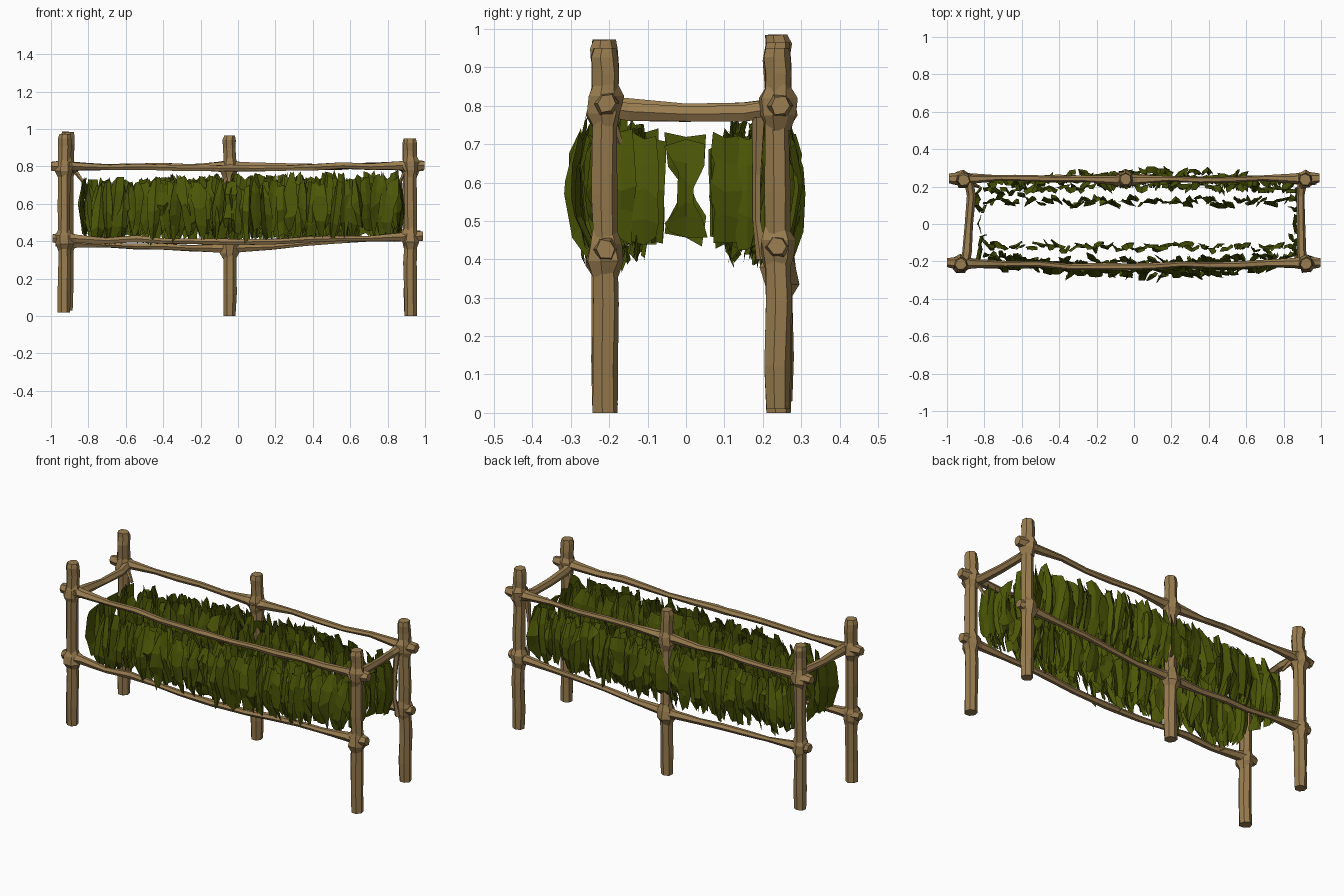
import bpy, bmesh, math, random
from mathutils import Vector

if "Cube" in bpy.data.objects:
    bpy.data.objects.remove(bpy.data.objects["Cube"])

random.seed(7)
R = random.uniform


def material(name, rgb):
    m = bpy.data.materials.new(name)
    m.diffuse_color = (*rgb, 1)
    m.use_nodes = True
    m.node_tree.nodes["Principled BSDF"].inputs["Base Color"].default_value = m.diffuse_color
    return m


WOOD = material("bark brown", (0.32, 0.205, 0.080))
LEAF = material("leaf green", (0.072, 0.094, 0.002))


def finish(name, bm, mat):
    me = bpy.data.meshes.new(name)
    bm.to_mesh(me)
    bm.free()
    me.materials.append(mat)
    ob = bpy.data.objects.new(name, me)
    bpy.context.collection.objects.link(ob)
    return ob


def tube(bm, pts, radii, sides=7, jitter=0.08):
    # rough branch swept through pts
    pts = [Vector(p) for p in pts]
    axis = (pts[-1] - pts[0]).normalized()
    u = axis.cross(Vector((0, 0, 1)) if abs(axis.z) < 0.8 else Vector((1, 0, 0))).normalized()
    v = axis.cross(u)
    rings = []
    for p, r in zip(pts, radii):
        ring = []
        for i in range(sides):
            a = 2 * math.pi * i / sides
            rr = r * R(1 - jitter, 1 + jitter)
            ring.append(bm.verts.new(p + (u * math.cos(a) + v * math.sin(a)) * rr))
        rings.append(ring)
    for a, b in zip(rings, rings[1:]):
        for i in range(sides):
            j = (i + 1) % sides
            bm.faces.new((a[i], a[j], b[j], b[i]))
    bm.faces.new(rings[0][::-1])
    bm.faces.new(rings[-1])


# posts: x, y at the foot, x, y at the top, foot height, top height, joint heights
POSTS = {
    "front_left_post": (-0.93, -0.212, -0.925, -0.215, 0.02, 0.972, 0.41, 0.80),
    "front_right_post": (0.922, -0.21, 0.922, -0.212, 0.0, 0.95, 0.42, 0.805),
    "back_left_post": (-0.918, 0.245, -0.91, 0.235, 0.03, 0.985, 0.39, 0.80),
    "back_right_post": (0.922, 0.238, 0.915, 0.238, 0.01, 0.95, 0.43, 0.80),
    "back_middle_post": (-0.045, 0.24, -0.045, 0.24, 0.0, 0.965, 0.36, 0.795),
}
for name, (x0, y0, x1, y1, z0, z1, lo, hi) in POSTS.items():
    bm = bmesh.new()
    prof = [(0, .034), (.12, .035), (.3, .035), (.45, .034), (.6, .034),
            (.78, .034), (.93, .036), (.975, .036), (1, .031)]
    pts, rad = [], []
    for t, r in prof:
        w = 0.003 if 0 < t < 1 else 0
        pts.append((x0 + (x1 - x0) * t + R(-w, w), y0 + (y1 - y0) * t + R(-w, w), z0 + (z1 - z0) * t))
        rad.append(r)
    tube(bm, pts, rad, 7, 0.08)
    # swollen knots where the rails join
    for z in (lo, hi):
        x, y = (x0 + x1) / 2, (y0 + y1) / 2
        tube(bm, [(x, y, z + d) for d in (-.065, -.025, .02, .055)], [.03, .047, .046, .031], 7, 0.2)
    finish(name, bm, WOOD)


def rail(name, stations, end, thick, sides=6):
    # the branch thickens at each joint flagged in thick
    bm = bmesh.new()
    st = [Vector(s) for s in stations]
    d0 = (st[0] - st[1]).normalized()
    d1 = (st[-1] - st[-2]).normalized()
    pts, rad = [st[0] + d0 * end], [.025]
    for k, (a, b) in enumerate(zip(st, st[1:])):
        L = (b - a).length
        dirn = (b - a) / L
        pts += [a, a + dirn * 0.06]
        rad += [.037, .025] if thick[k] else [.02, .019]
        n = max(2, int(L / 0.17))
        for i in range(1, n):
            p = a + dirn * (0.06 + (L - 0.12) * i / n)
            pts.append(p + Vector((0, R(-.007, .007), R(-.007, .007))))
            rad.append(R(.015, .020))
        pts.append(b - dirn * 0.06)
        rad.append(.025 if thick[k + 1] else .019)
    pts += [st[-1], st[-1] + d1 * end]
    rad += [.037, .025]
    tube(bm, pts, rad, sides, 0.14)
    return finish(name, bm, WOOD)


rail("front_top_rail", [(-.925, -.208, .80), (-.1, -.23, .79), (.922, -.208, .805)], .076, (1, 0, 1))
rail("front_lower_rail", [(-.925, -.21, .415), (0, -.23, .395), (.922, -.21, .425)], .066, (1, 0, 1))
rail("back_top_rail", [(-.92, .242, .80), (-.045, .235, .80), (.922, .244, .80)], .07, (1, 1, 1))
rail("back_lower_rail", [(-.92, .242, .39), (-.045, .245, .36), (.922, .24, .43)], .055, (1, 1, 1))

# end rails, only at the top
for name, pts in (("left_end_rail", [(-.91, -.24, .80), (-.895, -.15, .795), (-.885, 0, .785), (-.87, .15, .79), (-.89, .27, .80)]),
                  ("right_end_rail", [(.905, -.24, .80), (.895, -.15, .785), (.892, 0, .778), (.89, .15, .78), (.905, .27, .80)])):
    bm = bmesh.new()
    tube(bm, pts, [.027, .026, .022, .023, .028], 6, 0.12)
    finish(name, bm, WOOD)

# thin twigs tying the leaves to the frame
bm = bmesh.new()
tube(bm, [(.9, .19, .77), (.89, .185, .62), (.89, .185, .5), (.9, .2, .4)], [.018, .012, .011, .017], 5)
tube(bm, [(-.88, .22, .79), (-.83, .2, .72)], [.015, .008], 5)
tube(bm, [(.9, -.2, .79), (.86, -.17, .70)], [.012, .008], 5)
finish("tie_twigs", bm, WOOD)


def leaf(bm, base, out, z0, z1, width, bulge, yaw, shape, lean=0.0, rough=.01):
    # folded hanging leaf, three columns wide, bowed along out
    out = Vector(out)
    c, s = math.cos(yaw), math.sin(yaw)
    n = Vector((out.x * c - out.y * s, out.x * s + out.y * c, 0))
    t = Vector((-n.y, n.x, 0))
    fold = R(-.012, .02)
    rows = []
    for k, f in enumerate(shape):
        q = k / (len(shape) - 1)
        mid = Vector(base) + out * (bulge * math.sin(math.pi * min(1, q * .85 + .08)) + R(-rough, rough)) + t * lean * (q - .5)
        mid.z = z1 + (z0 - z1) * q
        h = width * f / 2
        rows.append([bm.verts.new(mid - t * h * R(.8, 1.1) + Vector((0, 0, R(-.025, .025)))),
                     bm.verts.new(mid + n * fold + Vector((0, 0, R(-.01, .015)))),
                     bm.verts.new(mid + t * h * R(.8, 1.1) + Vector((0, 0, R(-.025, .025))))])
    for a, b in zip(rows, rows[1:]):
        for i in (0, 1):
            bm.faces.new((a[i], b[i], b[i + 1], a[i + 1]))


SHAPES = ((.5, 1, .95, .7, .15), (.2, .8, 1, .9, .5), (.6, .9, 1, .8, .3), (.8, 1, .7, .9, .6))

# long leaf walls: inner, middle and bowed outer layers on both sides
for name, sy in (("front_leaves", -1), ("back_leaves", 1)):
    bm = bmesh.new()
    for y0, bow, count, xa, xb, bulge in ((.135, .0, 36, -.80, .85, -.025),
                                          (.155, .03, 38, -.80, .86, .03),
                                          (.185, .035, 38, -.77, .84, .04),
                                          (.228, .02, 20, -.36, .60, .035)):
        for i in range(count):
            f = (i + .5) / count
            x = xa + (xb - xa) * f + R(-.012, .012)
            y = y0 + bow * math.sin(math.pi * f) + R(-.012, .012)
            rise = .02 * (x if sy < 0 else x * .8)
            leaf(bm, (x, sy * y, 0), (0, sy, 0), R(.40, .47) + rise, R(.68, .75) + rise,
                 R(.055, .095), bulge, R(-.65, .65), random.choice(SHAPES), R(-.05, .05))
    finish(name, bm, LEAF)

# end leaf curtains with small gaps either side of a waisted middle leaf
for name, sx, x in (("left_end_leaves", -1, -.81), ("right_end_leaves", 1, .855)):
    bm = bmesh.new()
    full = (.85, 1, 1, .95, .7)
    for y, w in ((-.17, .08), (-.11, .09), (.105, .09), (.16, .08)):
        leaf(bm, (x + R(-.01, .01), y, 0), (sx, 0, 0), .43 + R(0, .02), .72, w, .025, R(-.3, .3), full, 0, .006)
    for y in (-.075, .08):
        leaf(bm, (x - sx * .02, y, 0), (sx, 0, 0), .45, .70, .05, .02, R(-.9, .9), (1, 1, .8, .9, .7), 0, .006)
    leaf(bm, (x, 0, 0), (sx, 0, 0), .45, .71, .12, .015, 0, (1, .75, .32, .4, .9, .85), 0, .005)
    finish(name, bm, LEAF)
